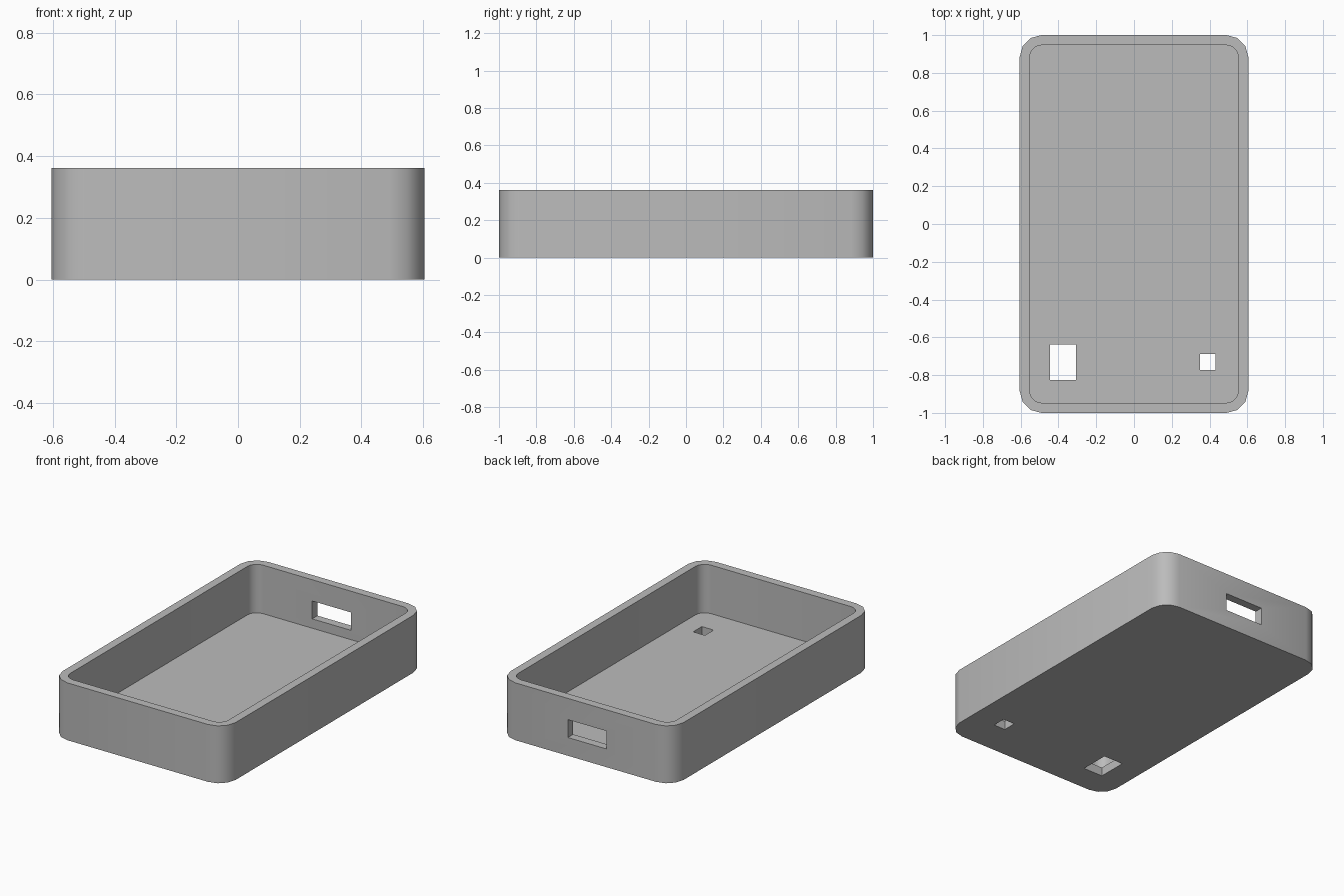
import bpy
import bmesh
from math import cos, sin, pi, radians

if "Cube" in bpy.data.objects:
    bpy.data.objects.remove(bpy.data.objects["Cube"], do_unlink=True)

HALF_X, HALF_Y, HEIGHT = 0.605, 1.0, 0.362
WALL, FLOOR = 0.053, 0.056

grey = bpy.data.materials.new("plain grey")
grey.use_nodes = True
colour = (0.5, 0.5, 0.5, 1)
grey.diffuse_color = colour
grey.node_tree.nodes["Principled BSDF"].inputs["Base Color"].default_value = colour


def rounded_block(name, hx, hy, z0, z1, radius, steps):
    """Upright block with rounded vertical corners."""
    bm = bmesh.new()
    ring = []
    for i, (sx, sy) in enumerate([(1, 1), (-1, 1), (-1, -1), (1, -1)]):
        for k in range(steps + 1):
            a = (i + k / steps) * pi / 2
            ring.append(bm.verts.new((sx * (hx - radius) + radius * cos(a),
                                      sy * (hy - radius) + radius * sin(a), z0)))
    base = bm.faces.new(ring)
    out = bmesh.ops.extrude_face_region(bm, geom=[base], use_keep_orig=True)
    top = [v for v in out["geom"] if isinstance(v, bmesh.types.BMVert)]
    bmesh.ops.translate(bm, verts=top, vec=(0, 0, z1 - z0))
    bmesh.ops.recalc_face_normals(bm, faces=bm.faces)
    return add_object(name, bm)


def box(name, x0, x1, y0, y1, z0, z1):
    bm = bmesh.new()
    bmesh.ops.create_cube(bm, size=1)
    for v in bm.verts:
        v.co = ((x0 + x1) / 2 + v.co.x * (x1 - x0),
                (y0 + y1) / 2 + v.co.y * (y1 - y0),
                (z0 + z1) / 2 + v.co.z * (z1 - z0))
    return add_object(name, bm)


def add_object(name, bm):
    mesh = bpy.data.meshes.new(name)
    bm.to_mesh(mesh)
    bm.free()
    mesh.materials.append(grey)
    obj = bpy.data.objects.new(name, mesh)
    bpy.context.collection.objects.link(obj)
    return obj


# Outer shell of the tray
tray = rounded_block("case_tray", HALF_X, HALF_Y, 0, HEIGHT, 0.115, 3)

# Cavity, slot in the back wall, and two openings in the floor
cutters = [
    rounded_block("cavity_cutter", HALF_X - WALL, HALF_Y - WALL, FLOOR, HEIGHT + 0.2, 0.065, 6),
    box("back_slot_cutter", -0.145, 0.125, 0.85, 1.1, 0.115, 0.228),
    box("large_floor_hole_cutter", -0.444, -0.307, -0.825, -0.638, -0.1, 0.15),
    box("small_floor_hole_cutter", 0.349, 0.431, -0.774, -0.687, -0.1, 0.15),
]

bpy.ops.object.select_all(action="DESELECT")
tray.select_set(True)
bpy.context.view_layer.objects.active = tray
for cutter in cutters:
    cutter.hide_render = True
    mod = tray.modifiers.new(cutter.name, "BOOLEAN")
    mod.operation, mod.solver, mod.object = "DIFFERENCE", "EXACT", cutter
    bpy.ops.object.modifier_apply(modifier=mod.name)
    bpy.data.objects.remove(cutter, do_unlink=True)

bpy.ops.object.shade_smooth_by_angle(angle=radians(35))
